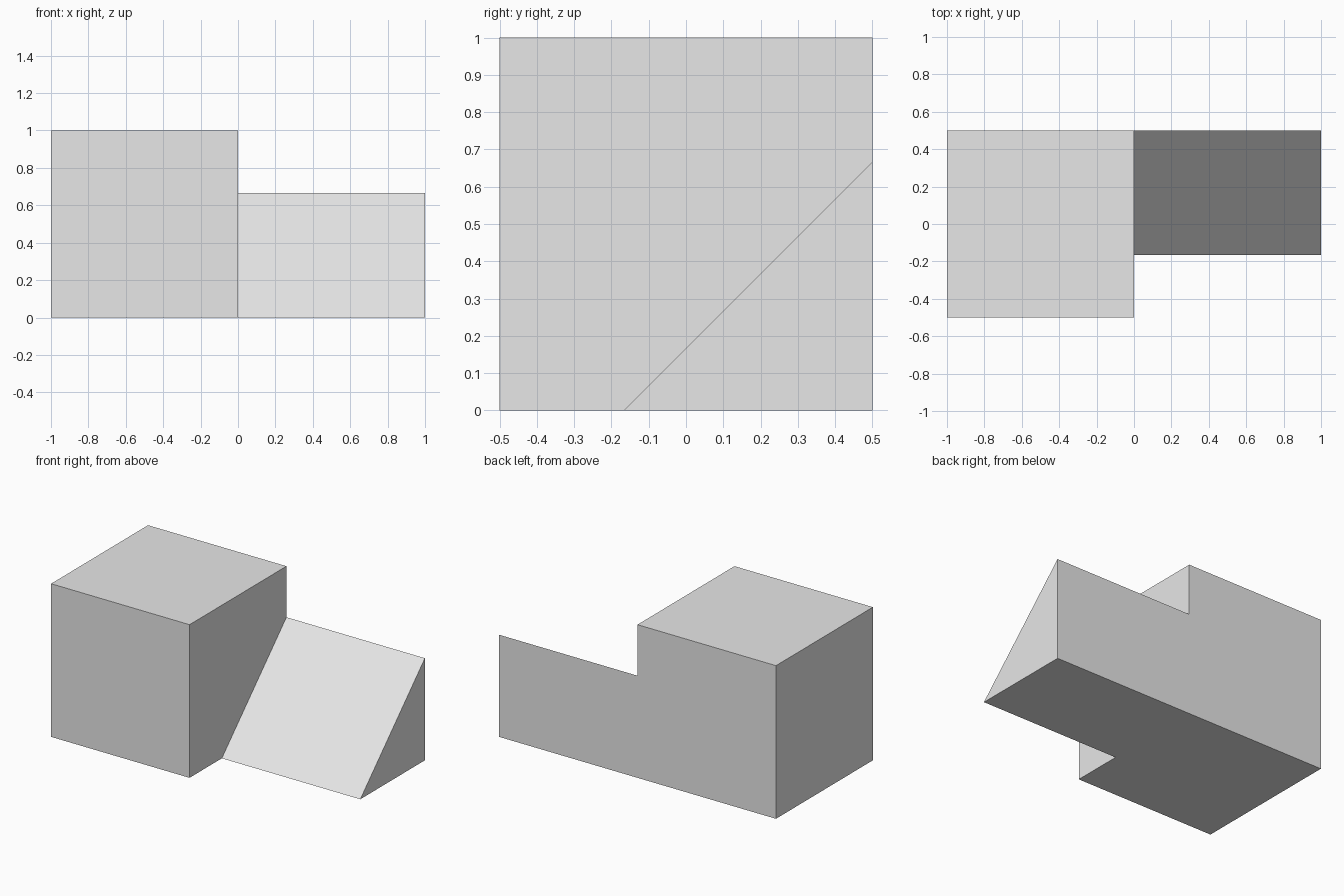
import bpy
import bmesh

cube = bpy.data.objects.get("Cube")
if cube:
    bpy.data.objects.remove(cube, do_unlink=True)

grey = bpy.data.materials.new("light grey")
grey.use_nodes = True
color = (0.8, 0.8, 0.8, 1)
grey.diffuse_color = color
grey.node_tree.nodes["Principled BSDF"].inputs["Base Color"].default_value = color


def prism(name, profile, x_start, length):
    """Extrude a (y, z) profile along x into a flat-faced solid."""
    bm = bmesh.new()
    face = bm.faces.new([bm.verts.new((x_start, y, z)) for y, z in profile])
    extruded = bmesh.ops.extrude_face_region(bm, geom=[face], use_keep_orig=True)
    verts = [v for v in extruded["geom"] if isinstance(v, bmesh.types.BMVert)]
    bmesh.ops.translate(bm, verts=verts, vec=(length, 0, 0))
    bmesh.ops.recalc_face_normals(bm, faces=bm.faces)
    mesh = bpy.data.meshes.new(name)
    bm.to_mesh(mesh)
    bm.free()
    mesh.materials.append(grey)
    obj = bpy.data.objects.new(name, mesh)
    bpy.context.collection.objects.link(obj)
    return obj


half = 0.5
ramp_rise = 2 / 3

# Full cube on the right half
prism("block", [(-half, 0), (half, 0), (half, 1), (-half, 1)], -1, 1)

# Wedge on the left half, sloping down to the front
prism("ramp", [(half - ramp_rise, 0), (half, 0), (half, ramp_rise)], 0, 1)
